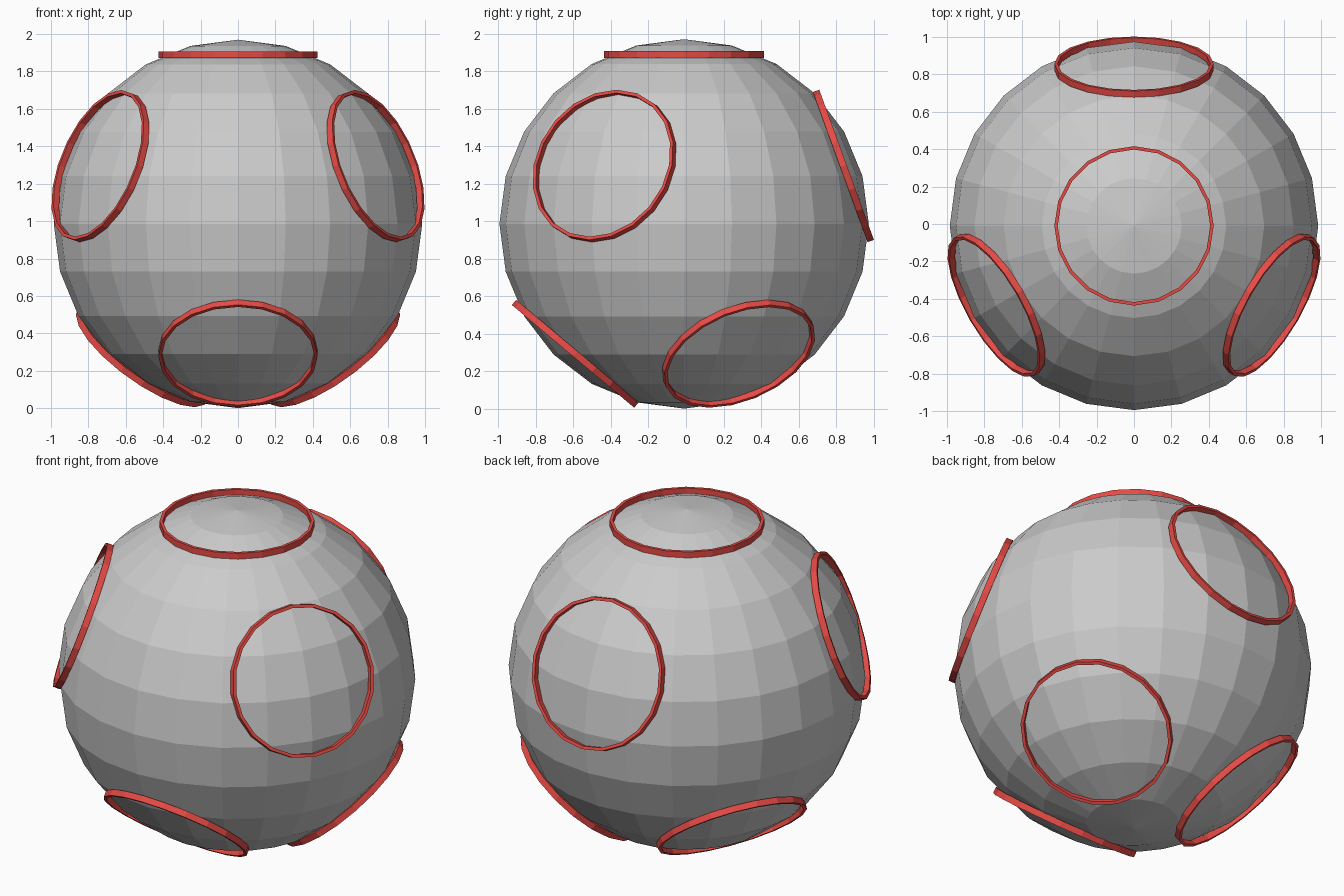
import bpy, bmesh, math
from mathutils import Vector

if "Cube" in bpy.data.objects:
    bpy.data.objects.remove(bpy.data.objects["Cube"])

CENTER = Vector((0, -0.01, 0.985))
R = 0.985
SIDES = 20

red = bpy.data.materials.new("red")
red.diffuse_color = (0.8, 0.07, 0.06, 1)
red.use_nodes = True
red.node_tree.nodes["Principled BSDF"].inputs["Base Color"].default_value = red.diffuse_color

# faceted ball body
bpy.ops.mesh.primitive_uv_sphere_add(segments=24, ring_count=12, radius=R, location=CENTER)
bpy.context.object.name = "ball"


def add_ring(name, azimuth, elevation):
    """Thin flat band sitting on the ball, facing outward."""
    a, e = math.radians(azimuth), math.radians(elevation)
    axis = Vector((math.cos(e) * math.cos(a), math.cos(e) * math.sin(a), math.sin(e)))
    profile = [(0.408, 0.886), (0.426, 0.886), (0.426, 0.922), (0.408, 0.922)]
    bm = bmesh.new()
    loops = []
    for i in range(SIDES):
        t = 2 * math.pi * i / SIDES
        loops.append([bm.verts.new((r * math.cos(t), r * math.sin(t), h)) for r, h in profile])
    for i in range(SIDES):
        p, q = loops[i], loops[(i + 1) % SIDES]
        for k in range(4):
            m = (k + 1) % 4
            bm.faces.new((p[k], q[k], q[m], p[m]))
    bmesh.ops.recalc_face_normals(bm, faces=bm.faces)
    mesh = bpy.data.meshes.new(name)
    bm.to_mesh(mesh)
    bm.free()
    mesh.materials.append(red)
    ob = bpy.data.objects.new(name, mesh)
    ob.location = CENTER
    ob.rotation_euler = (0, math.pi / 2 - e, a) if elevation < 90 else (0, 0, 0)
    bpy.context.collection.objects.link(ob)


# one ring on top, three on the upper half, three staggered on the lower half
add_ring("top_ring", 0, 90)
for i in range(3):
    add_ring(f"upper_ring_{i + 1}", 90 + 120 * i, 20)
    add_ring(f"lower_ring_{i + 1}", -90 + 120 * i, -50)
